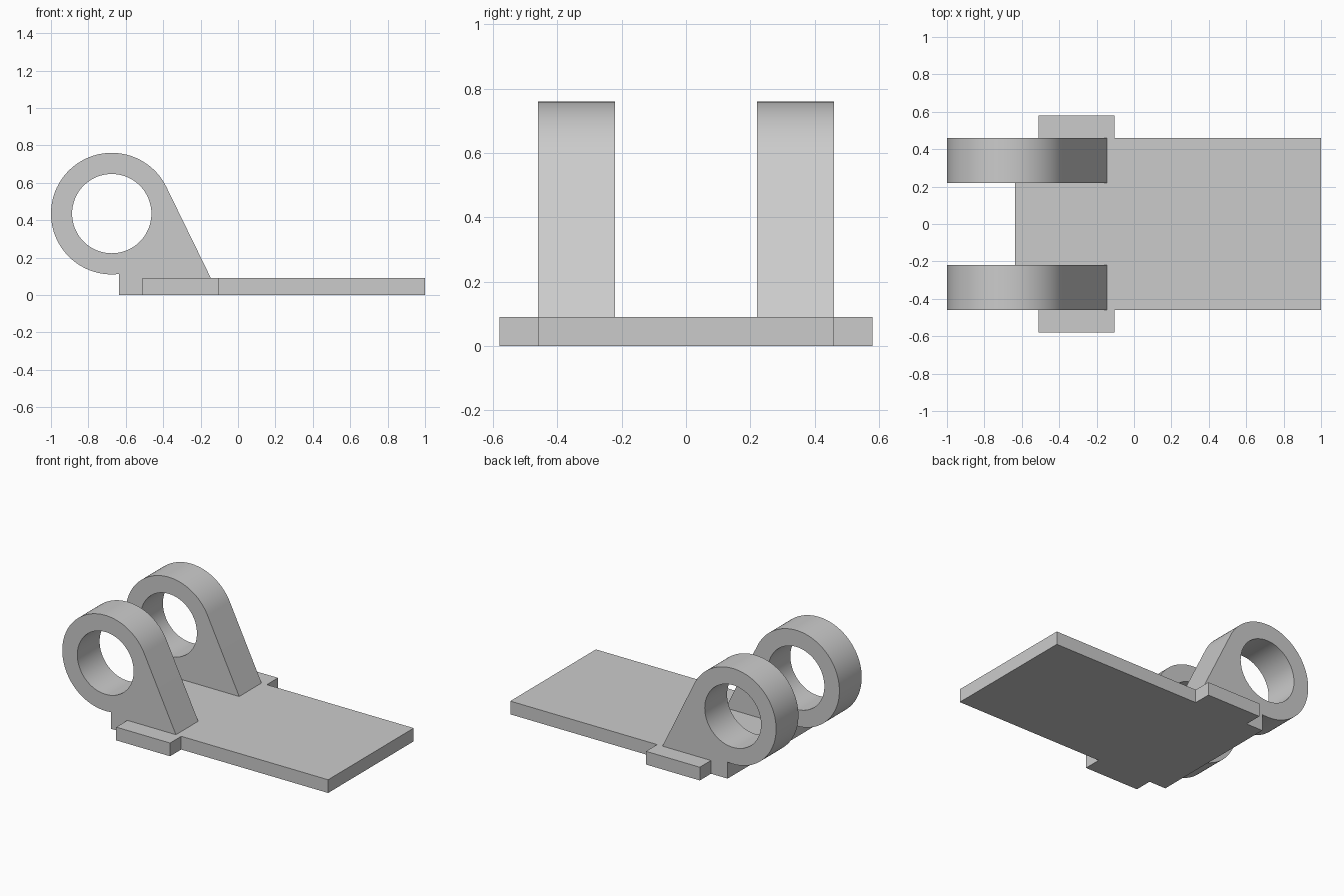
import bpy, bmesh
from math import radians, cos, sin, asin, degrees
from mathutils import Vector

cube = bpy.data.objects.get("Cube")
if cube:
    bpy.data.objects.remove(cube, do_unlink=True)

grey = bpy.data.materials.new("light_grey")
grey.use_nodes = True
colour = (0.6, 0.6, 0.6, 1)
grey.diffuse_color = colour
grey.node_tree.nodes["Principled BSDF"].inputs["Base Color"].default_value = colour


def prism(name, loops, depth):
    """Extrude a flat outline, with optional holes, along depth."""
    bm = bmesh.new()
    for loop in loops:
        verts = [bm.verts.new(p) for p in loop]
        for a, b in zip(verts, verts[1:] + verts[:1]):
            bm.edges.new((a, b))
    bmesh.ops.triangle_fill(bm, use_beauty=True, edges=bm.edges[:])
    ext = bmesh.ops.extrude_face_region(bm, geom=bm.faces[:])
    moved = [g for g in ext["geom"] if isinstance(g, bmesh.types.BMVert)]
    bmesh.ops.translate(bm, verts=moved, vec=Vector(depth))
    bmesh.ops.recalc_face_normals(bm, faces=bm.faces[:])
    mesh = bpy.data.meshes.new(name)
    bm.to_mesh(mesh)
    bm.free()
    mesh.materials.append(grey)
    obj = bpy.data.objects.new(name, mesh)
    bpy.context.collection.objects.link(obj)
    bpy.ops.object.select_all(action="DESELECT")
    obj.select_set(True)
    bpy.context.view_layer.objects.active = obj
    bpy.ops.object.shade_smooth_by_angle(angle=radians(20))
    return obj


# Shared dimensions
CX, CZ, R, HOLE = -0.675, 0.435, 0.325, 0.212
BACK, TOP, HALF = -0.635, 0.09, 0.46
TAB_A, TAB_B, TAB_Y = -0.51, -0.105, 0.58


def arc(radius, start, end, steps, y):
    angles = [radians(start + (end - start) * i / steps) for i in range(steps + 1)]
    return [(CX + radius * cos(a), y, CZ + radius * sin(a)) for a in angles]


# Base plate with a side tab on each long edge
side = [(BACK, -HALF), (TAB_A, -HALF), (TAB_A, -TAB_Y),
        (TAB_B, -TAB_Y), (TAB_B, -HALF), (1, -HALF)]
outline = side + [(x, -y) for x, y in reversed(side)]
prism("base_plate", [[(x, y, 0) for x, y in outline]], (0, 0, TOP))

# Upright lugs: ring flowing tangentially into a sloped foot
foot_angle = 270 + degrees(asin((BACK - CX) / R))
for name, y in (("right_lug", -HALF), ("left_lug", 0.22)):
    outer = arc(R, 26, foot_angle, 72, y) + [(BACK, y, TOP), (-0.145, y, TOP)]
    hole = arc(HOLE, 0, 360, 72, y)[:-1]
    prism(name, [outer, hole], (0, 0.24, 0))
